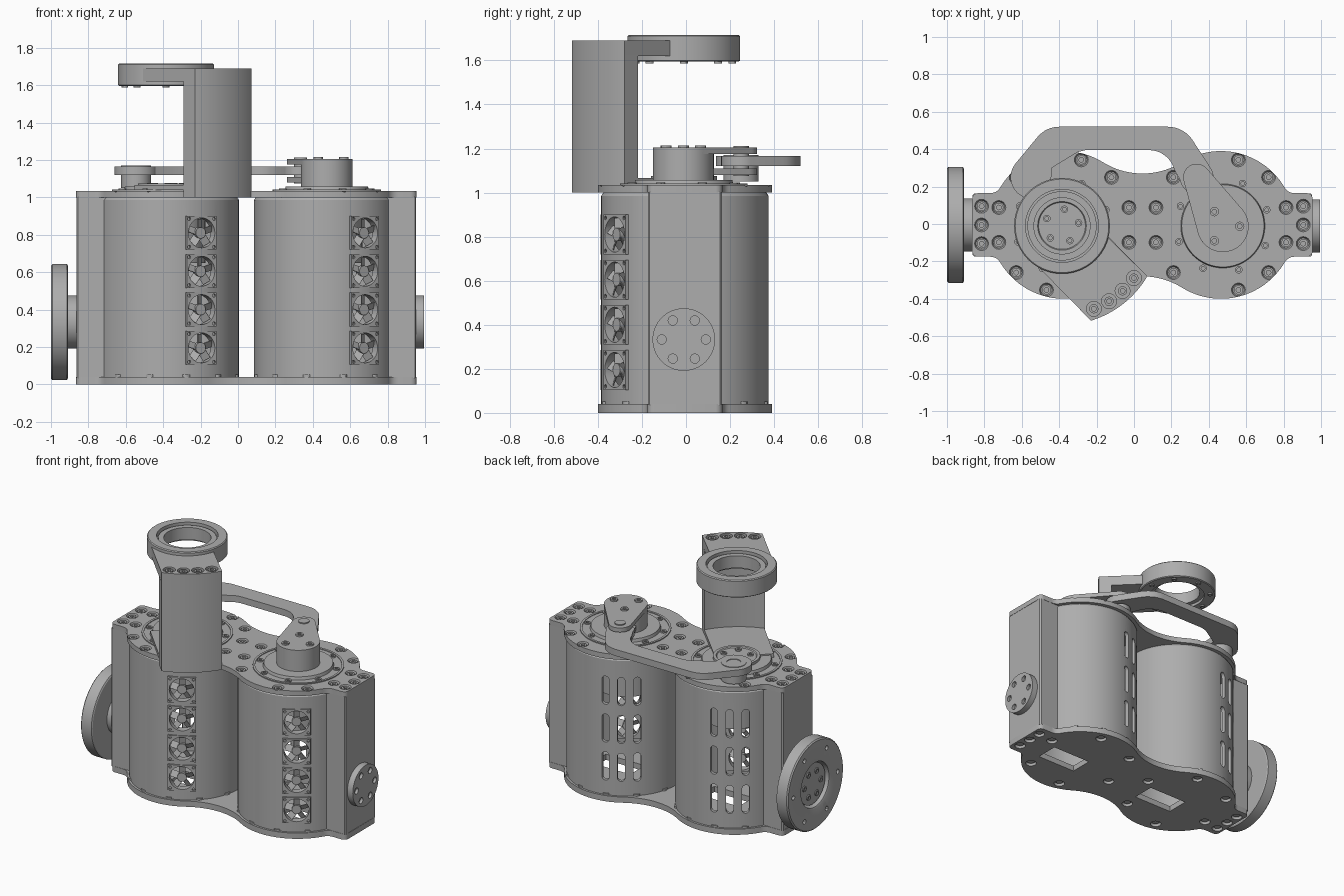
import bpy, bmesh
from math import cos, sin, radians, atan2, acos, degrees, hypot
from mathutils import Matrix, Vector

if "Cube" in bpy.data.objects:
    bpy.data.objects.remove(bpy.data.objects["Cube"])

grey = bpy.data.materials.new("metal grey")
grey.use_nodes = True
tone = (0.42, 0.42, 0.42, 1)
grey.diffuse_color = tone
grey.node_tree.nodes["Principled BSDF"].inputs["Base Color"].default_value = tone

MID, Y0 = 0.045, -0.005          # body centre
LEFT, RIGHT = MID - 0.42, MID + 0.42
AXIS = Vector((-0.385, -0.01))   # swinging arm axis
parts = []


def finish(name, bm, matrix=None):
    bmesh.ops.remove_doubles(bm, verts=bm.verts, dist=1e-5)
    bmesh.ops.recalc_face_normals(bm, faces=bm.faces)
    mesh = bpy.data.meshes.new(name)
    bm.to_mesh(mesh)
    bm.free()
    ob = bpy.data.objects.new(name, mesh)
    if matrix:
        mesh.transform(matrix)
    mesh.materials.append(grey)
    bpy.context.collection.objects.link(ob)
    parts.append(ob)
    return ob


def arc(cx, cy, r, a0, a1, n=16):
    return [(cx + r * cos(radians(a0 + (a1 - a0) * i / n)),
             cy + r * sin(radians(a0 + (a1 - a0) * i / n))) for i in range(n + 1)]


def prism(name, pts, z0, z1):
    bm = bmesh.new()
    face = bm.faces.new([bm.verts.new((x, y, z0)) for x, y in pts])
    new = bmesh.ops.extrude_face_region(bm, geom=[face])["geom"]
    bmesh.ops.translate(bm, vec=(0, 0, z1 - z0),
                        verts=[g for g in new if isinstance(g, bmesh.types.BMVert)])
    bmesh.ops.remove_doubles(bm, verts=bm.verts, dist=1e-5)
    if not any(f.normal.z < -0.9 for f in bm.faces):
        bm.faces.new([v for v in bm.verts if abs(v.co.z - z0) < 1e-6])
    return finish(name, bm)


def add_lathe(bm, profile, at, segs, matrix=None):
    """Closed turned solid from (radius, height) points."""
    rings = []
    for i in range(segs):
        a = radians(360 * i / segs)
        ring = []
        for r, z in profile:
            p = Vector((r * cos(a), r * sin(a), z))
            ring.append(bm.verts.new((matrix @ p if matrix else p) + Vector(at)))
        rings.append(ring)
    n = len(profile)
    for i in range(segs):
        a, b = rings[i], rings[(i + 1) % segs]
        for j in range(n):
            k = (j + 1) % n
            if profile[j][0] or profile[k][0]:
                bm.faces.new((a[j], b[j], b[k], a[k]))


def lathe(name, profile, at, segs=64, matrix=None):
    bm = bmesh.new()
    add_lathe(bm, profile, at, segs, matrix)
    bmesh.ops.remove_doubles(bm, verts=bm.verts, dist=1e-6)
    bmesh.ops.dissolve_degenerate(bm, edges=bm.edges, dist=1e-6)
    return finish(name, bm)


def rod(r, z0, z1):
    return [(0, z0), (r, z0), (r, z1), (0, z1)]


def ring(r0, r1, z0, z1):
    return [(r0, z0), (r1, z0), (r1, z1), (r0, z1)]


def scatter(name, points, profile, segs=16, matrix=None):
    """Many small turned pieces in one object."""
    bm = bmesh.new()
    for p in points:
        add_lathe(bm, profile, p, segs, matrix)
    bmesh.ops.dissolve_degenerate(bm, edges=bm.edges, dist=1e-6)
    return finish(name, bm)


def bolt(r, h):
    return [(0, 0), (r, 0), (r, h), (r * 0.5, h), (r * 0.5, h * 0.3), (0, h * 0.3)]


def around(x, y, r, angles, z):
    return [(x + r * cos(radians(a)), y + r * sin(radians(a)), z) for a in angles]


def cut(ob, cutter):
    mod = ob.modifiers.new("cut", 'BOOLEAN')
    mod.operation, mod.solver, mod.object = 'DIFFERENCE', 'EXACT', cutter
    ob_eval = ob.evaluated_get(bpy.context.evaluated_depsgraph_get())
    mesh = bpy.data.meshes.new_from_object(ob_eval)
    ob.modifiers.clear()
    ob.data = mesh
    parts.remove(cutter)
    bpy.data.objects.remove(cutter)


def boxes(name, size, matrices):
    bm = bmesh.new()
    for m in matrices:
        bmesh.ops.create_cube(bm, size=1, matrix=m @ Matrix.Diagonal((*size, 1)))
    return finish(name, bm)


def facing(x, angle, r, z):
    """Frame on a housing wall: local x points outward."""
    return (Matrix.Translation((x, Y0, z)) @ Matrix.Rotation(radians(angle), 4, 'Z')
            @ Matrix.Translation((r, 0, 0)))


# Figure-eight end plates with tabs: one quadrant, mirrored twice
quad = (arc(0, 0.675, 0.4, -90, -58.1) + arc(0.42, 0, 0.395, 121, 31)
        + arc(0.8126, 0.23, 0.06, 210.4, 270, 6) + arc(0.88, 0.14, 0.03, 90, 0, 4))
half = quad + [(x, -y) for x, y in reversed(quad)]
outline = half + [(-x, y) for x, y in reversed(half)]
outline = [(x + MID, y + Y0) for i, (x, y) in enumerate(outline)
           if hypot(x - outline[i - 1][0], y - outline[i - 1][1]) > 1e-4]
bottom_plate = prism("bottom_plate", outline, 0, 0.04)
top_plate = prism("top_plate", outline, 1.0, 1.035)

# Countersunk plate bolts
tabs = [(MID + s * 0.86, Y0 + y, 0) for s in (-1, 1) for y in (-0.1, 0, 0.1)]
spots = (tabs + around(RIGHT, Y0, 0.36, (-75, -45, -15, 15, 45, 75, 135, 165, 195, 225), 0)
         + around(LEFT, Y0, 0.36, (-15, 15, 45, 75, 135, 165, 195, 225, 255), 0))
cut(top_plate, scatter("pockets", spots, [(0, 1.015), (0.03, 1.015), (0.043, 1.05), (0, 1.05)]))
scatter("top_bolts", [(x, y, 1.014) for x, y, z in spots], bolt(0.025, 0.016), 12)
low = tabs + [p for x in (LEFT, RIGHT) for p in around(x, Y0, 0.33, range(15, 360, 60), 0)]
cut(bottom_plate, scatter("pockets", low, rod(0.036, -0.02, 0.022)))
scatter("bottom_bolts", [(x, y, 0.012) for x, y, z in low], rod(0.024, 0, 0.015), 12)
cut(bottom_plate, boxes("openings", (0.3, 0.16, 0.2),
                        [Matrix.Translation((x + 0.1, Y0 - 0.05, 0)) for x in (LEFT, RIGHT)]))
scatter("rim_studs", [p for x in (LEFT, RIGHT) for p in around(x, Y0, 0.365, range(15, 360, 30), 0.035)],
        rod(0.025, 0, 0.017), 12)

# Two hollow housings with fan windows in front and slots behind
for side, x, lean in (("right", LEFT, -62), ("left", RIGHT, -56)):
    shell = lathe(side + "_housing", [(0.355, 0.04), (0.38, 0.04), (0.38, 0.985),
                                      (0.37, 1.0), (0.355, 1.0)], (x, Y0, 0), 96)
    fans = [facing(x, lean, 0.36, z) for z in (0.195, 0.4, 0.605, 0.81)]
    cut(shell, boxes("windows", (0.2, 0.176, 0.176), fans))
    slots = [facing(x, 120 + a, 0.37, z) for a in (-15.5, 0, 15.5) for z in (0.24, 0.505, 0.77)]
    bm = bmesh.new()
    for m in slots:
        pts = arc(0, 0.075, 0.024, 0, 180, 8) + arc(0, -0.075, 0.024, 180, 360, 8)
        lo, hi = ([bm.verts.new(m @ Vector((d, u, v))) for u, v in pts] for d in (-0.06, 0.06))
        bm.faces.new(lo)
        bm.faces.new(hi)
        for i in range(len(pts)):
            bm.faces.new((lo[i - 1], lo[i], hi[i], hi[i - 1]))
    cut(shell, finish("slots", bm))

    # Fans
    frame = boxes(side + "_fan_frames", (0.05, 0.18, 0.18), fans)
    turn = Matrix.Rotation(radians(lean), 3, 'Z') @ Matrix.Rotation(radians(90), 3, 'Y')
    mids = [m.translation for m in fans]
    cut(frame, scatter("ducts", mids, rod(0.08, -0.1, 0.1), 32, turn))
    corners = [m @ Vector((0.012, u, v)) for m in fans for u in (-0.075, 0.075) for v in (-0.075, 0.075)]
    cut(frame, scatter("screw_holes", corners, rod(0.009, 0, 0.05), 10, turn))
    scatter(side + "_fan_hubs", mids, rod(0.03, -0.02, 0.015), 20, turn)
    boxes(side + "_fan_blades", (0.004, 0.045, 0.05),
          [m @ Matrix.Rotation(radians(a), 4, 'X') @ Matrix.Translation((0, 0, 0.05))
           @ Matrix.Rotation(radians(35), 4, 'Z') for m in fans for a in range(0, 360, 72)])

    # Drive inside and turntable on top
    lathe(side + "_drive", rod(0.2, 0.65, 1.01), (x, Y0, 0), 48)
    hub_x = AXIS.x if x < 0 else 0.475
    lathe(side + "_turntable", [(0, 1.02), (0.29, 1.02), (0.29, 1.042), (0.275, 1.042),
                                (0.275, 1.037), (0.225, 1.037), (0.22, 1.057), (0, 1.057)],
          (hub_x, AXIS.y, 0))
    scatter(side + "_turntable_bolts", around(hub_x, AXIS.y, 0.25, range(20, 380, 45), 1.034),
            bolt(0.02, 0.012), 12)

# Flat end blocks
for side, s in (("right", -1), ("left", 1)):
    prism(side + "_end_block", [(MID + s * a, Y0 + b) for a, b in
          ((0.75, -0.168), (0.9, -0.168), (0.908, -0.16), (0.908, 0.16), (0.9, 0.168), (0.75, 0.168))],
          0.035, 1.002)

# Side wheel and opposite hub
to_x = Matrix.Rotation(radians(90), 3, 'Y')
six = range(0, 360, 60)
wheel = lathe("side_wheel", [(0.155, -0.995), (0.165, -1.0), (0.302, -1.0), (0.31, -0.992),
                             (0.31, -0.915), (0.302, -0.91), (0.155, -0.91)], (0, Y0, 0.333), 72, to_x)
cut(wheel, scatter("holes", [(-1, Y0 + y, 0.333 + z) for y, z, q in around(0, 0, 0.245, six, 0)],
                   rod(0.016, -0.03, 0.03), 12, to_x))
lathe("wheel_hub", rod(0.142, -0.975, -0.85), (0, Y0, 0.333), 64, to_x)
lathe("wheel_hub_web", rod(0.16, -0.93, -0.912), (0, Y0, 0.333), 64, to_x)
scatter("wheel_bolts", [(-0.97, Y0 + y, 0.333 + z) for y, z, q in around(0, 0, 0.09, six, 0)],
        bolt(0.02, -0.012), 12, to_x)
hub = lathe("side_hub", rod(0.142, 0.94, 0.995), (0, -0.01, 0.333), 64, to_x)
cut(hub, scatter("holes", [(1, -0.01 + y, 0.333 + z) for y, z, q in around(0, 0, 0.1, six, 0)],
                 rod(0.021, -0.025, 0.05), 16, to_x))

# Swinging arm: foot, curved column, upper plate and ring
u, v = Vector((0.707, -0.707)), Vector((0.707, 0.707))


def local(a, b):
    return tuple(AXIS + u * a + v * b)


outer = arc(AXIS.x, AXIS.y, 0.53, -73, -30.5, 20)
inner = [(x - 0.085 * u.x, y - 0.085 * u.y) for x, y in reversed(outer)]
prism("arm_column", outer + inner, 1.0, 1.625)
prism("arm_foot", outer + [local(0.0, 0.135), local(0.0, -0.24)], 1.04, 1.066)
prism("arm_foot_edge", outer + inner, 1.0, 1.04)
head = prism("arm_head_plate", outer + [local(0.2, 0.13), local(0.18, -0.08), local(0.05, -0.245)], 1.62, 1.69)
holes = around(AXIS.x, AXIS.y, 0.475, (-69, -58, -47, -36), 0)
cut(head, scatter("pockets", holes, rod(0.04, 1.67, 1.75)))
scatter("arm_head_bolts", [(x, y, 1.668) for x, y, z in holes], bolt(0.025, 0.018), 12)
lathe("arm_ring", [(0.18, 1.595), (0.25, 1.595), (0.256, 1.6), (0.256, 1.71), (0.25, 1.716),
                   (0.195, 1.716), (0.195, 1.685), (0.18, 1.685)], (*AXIS, 0), 72)
lathe("arm_bearing", ring(0.15, 0.185, 1.615, 1.7), (*AXIS, 0))
scatter("arm_ring_bolts", around(*AXIS, 0.22, range(0, 360, 45), 1.597), bolt(0.018, -0.01), 12)
lathe("arm_hub", [(0, 1.04), (0.15, 1.04), (0.15, 1.075), (0.13, 1.075), (0.125, 1.068), (0, 1.068)], (*AXIS, 0))
scatter("arm_hub_bolts", around(*AXIS, 0.09, range(10, 370, 72), 1.066), bolt(0.02, 0.012), 12)


# Crank with forked end
def capsule(c1, r1, c2, r2):
    dx, dy = c2[0] - c1[0], c2[1] - c1[1]
    a, b = degrees(atan2(dy, dx)), degrees(acos((r1 - r2) / hypot(dx, dy)))
    return arc(*c1, r1, a + b, a + 360 - b, 32) + arc(*c2, r2, a - b, a + b, 20)


hub_c, pin, far_pin = (0.475, -0.012), (0.335, 0.25), (-0.545, 0.25)
lathe("crank_hub", rod(0.138, 1.05, 1.185), (*hub_c, 0))
prism("crank_top", capsule(hub_c, 0.138, pin, 0.072), 1.175, 1.205)
prism("crank_fork", capsule((0.43, 0.07), 0.08, pin, 0.072), 1.08, 1.11)
lathe("crank_pin", rod(0.035, 1.075, 1.212), (*pin, 0), 32)
scatter("crank_bolts", around(*hub_c, 0.09, (0, 120, 240), 1.203), bolt(0.025, 0.012), 12)

# Bent connecting link
prism("connecting_link", arc(*far_pin, 0.115, 140, 330, 24)
      + [(-0.44, 0.3), (-0.3, 0.385), (-0.26, 0.395)] + arc(0.08, 0.255, 0.14, 90, 15, 10)
      + arc(*pin, 0.09, 190, 390, 20) + arc(0.18, 0.36, 0.16, 30, 90, 8)
      + arc(-0.4, 0.37, 0.15, 90, 140, 8), 1.12, 1.166)
lathe("link_pin", ring(0.045, 0.08, 1.05, 1.17), (*far_pin, 0), 32)

# Smooth round surfaces, keep edges sharp
bpy.ops.object.select_all(action='DESELECT')
for ob in parts:
    ob.select_set(True)
bpy.context.view_layer.objects.active = parts[0]
bpy.ops.object.shade_smooth_by_angle(angle=radians(30))
